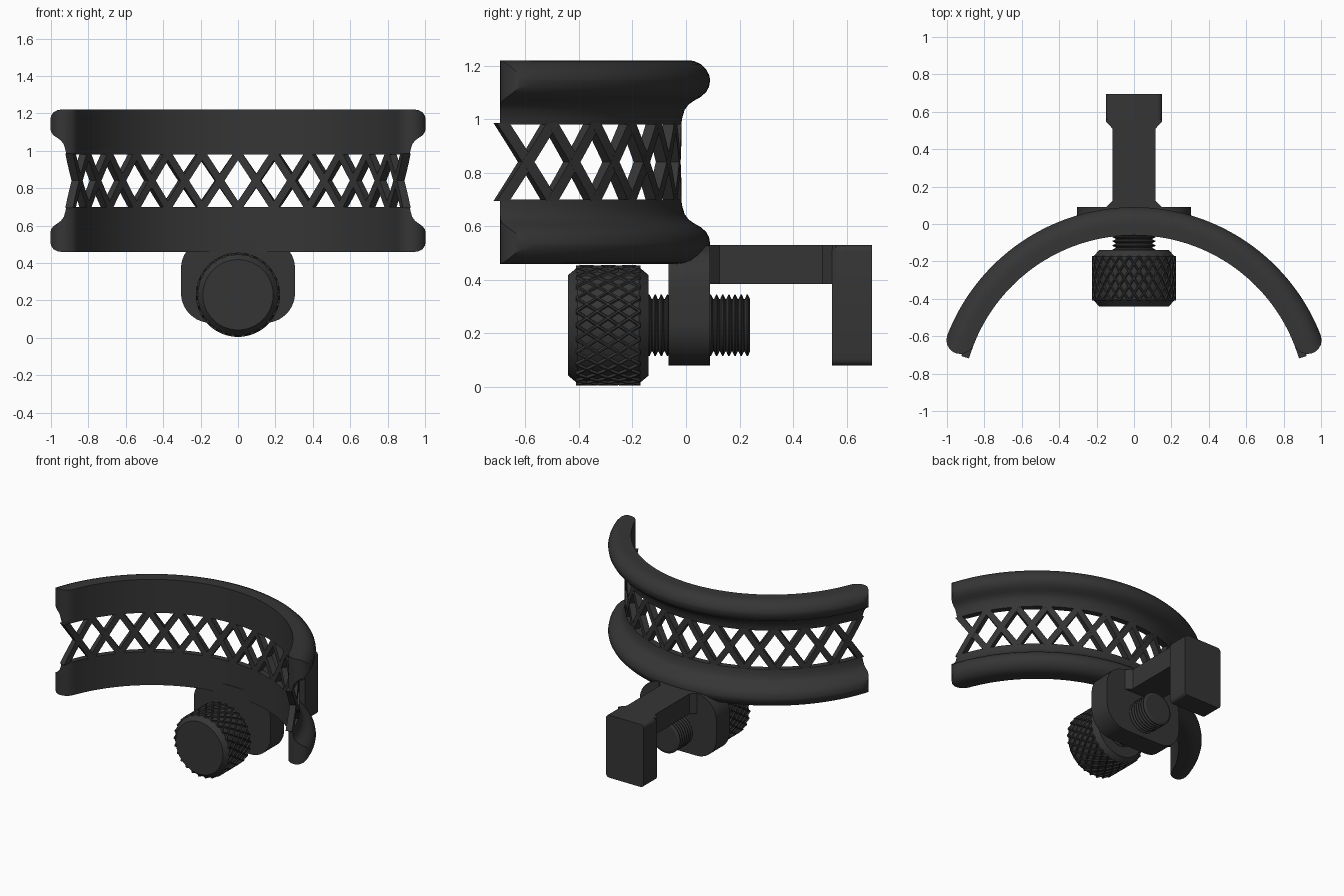
import bpy, bmesh, math
from mathutils import Matrix

if "Cube" in bpy.data.objects:
    bpy.data.objects.remove(bpy.data.objects["Cube"])

black = bpy.data.materials.new("matte_black")
black.diffuse_color = (0.036, 0.036, 0.036, 1)
black.use_nodes = True
black.node_tree.nodes["Principled BSDF"].inputs["Base Color"].default_value = black.diffuse_color


def make(name, bm, smooth=None, matrix=None):
    """Turn a bmesh into a named object."""
    if matrix:
        bm.transform(matrix)
    bmesh.ops.recalc_face_normals(bm, faces=bm.faces[:])
    me = bpy.data.meshes.new(name)
    bm.to_mesh(me)
    bm.free()
    me.materials.append(black)
    ob = bpy.data.objects.new(name, me)
    bpy.context.collection.objects.link(ob)
    if smooth:
        bpy.ops.object.select_all(action='DESELECT')
        ob.select_set(True)
        bpy.context.view_layer.objects.active = ob
        bpy.ops.object.shade_smooth_by_angle(angle=math.radians(smooth))
    return ob


def strip(bm, a0, z0, a1, z1, width, r_in, r_out, steps, r_edge=None):
    """Slanted bar wrapped around the z axis."""
    rings = []
    r_edge = r_edge or width
    for i in range(steps + 1):
        t = i / steps
        a, z = a0 + (a1 - a0) * t, z0 + (z1 - z0) * t
        ring = []
        for r, w in ((r_in, -width), (r_out, -r_edge), (r_out, r_edge), (r_in, width)):
            b = a + w / 2 / r_out
            ring.append(bm.verts.new((r * math.cos(b), r * math.sin(b), z)))
        rings.append(ring)
    for p, q in zip(rings, rings[1:]):
        for k in range(4):
            bm.faces.new((p[k], p[(k + 1) % 4], q[(k + 1) % 4], q[k]))
    bm.faces.new(rings[0])
    bm.faces.new(rings[-1][::-1])


def lathe(bm, profile, segs):
    """Revolve (radius, height) points around the z axis."""
    rings = [[bm.verts.new((r * math.cos(2 * math.pi * i / segs),
                            r * math.sin(2 * math.pi * i / segs), z))
              for i in range(segs)] for r, z in profile]
    for p, q in zip(rings, rings[1:]):
        for i in range(segs):
            j = (i + 1) % segs
            bm.faces.new((p[i], p[j], q[j], q[i]))
    bm.faces.new(rings[0])
    bm.faces.new(rings[-1])


def prism(points, lo, hi, axis):
    """Extrude a 2D outline along y (points are x, z) or z (points are x, y)."""
    bm = bmesh.new()
    put = (lambda p, h: (p[0], h, p[1])) if axis == 'y' else (lambda p, h: (p[0], p[1], h))
    a = [bm.verts.new(put(p, lo)) for p in points]
    b = [bm.verts.new(put(p, hi)) for p in points]
    bm.faces.new(a)
    bm.faces.new(b)
    for i in range(len(a)):
        j = (i + 1) % len(a)
        bm.faces.new((a[i], a[j], b[j], b[i]))
    return bm


def rounded_rect(hw, z0, z1, r, n):
    pts = []
    for cx, cz, s in ((hw - r, z1 - r, 0), (r - hw, z1 - r, 90),
                      (r - hw, z0 + r, 180), (hw - r, z0 + r, 270)):
        for i in range(n + 1):
            a = math.radians(s + 90 * i / n)
            pts.append((cx + r * math.cos(a), cz + r * math.sin(a)))
    return pts


# ---- curved cradle: two flanged rails with plan-rounded ends ----
CY, MID_Z = -0.98, 0.84
R_MID, CAP = 0.995, 0.075
SPAN = math.radians(90 - 21.2)
# columns of the rail section: radius, underside, top (heights above MID_Z)
SECTION = [(0.92, .14, .38), (0.924, .14, .38), (0.932, .14, .38), (0.945, .14, .38),
           (0.962, .14, .38), (0.966, .165, .38), (0.975, .195, .38), (0.99, .215, .38),
           (1.01, .229, .377), (1.035, .243, .366), (1.055, .261, .346),
           (1.066, .281, .326), (1.07, .305, .309)]
STEPS = 72
for name, side in (("upper_rail", 1), ("lower_rail", -1)):
    bm = bmesh.new()
    grid = []
    for r, lo, hi in SECTION:
        end = SPAN + math.sqrt(max(0, CAP**2 - (r - R_MID)**2)) / R_MID
        col = []
        for i in range(STEPS + 1):
            a = math.pi / 2 + end * (2 * i / STEPS - 1)
            x, y = r * math.cos(a), CY + r * math.sin(a)
            col.append([bm.verts.new((x, y, MID_Z + side * h)) for h in (lo, hi)])
        grid.append(col)
    for c, d in zip(grid, grid[1:]):
        for k in (0, 1):
            for i in range(STEPS):
                bm.faces.new((c[i][k], c[i + 1][k], d[i + 1][k], d[i][k]))
        for i in (0, STEPS):
            bm.faces.new((c[i][0], c[i][1], d[i][1], d[i][0]))
    for c in (grid[0], grid[-1]):
        for i in range(STEPS):
            bm.faces.new((c[i][0], c[i + 1][0], c[i + 1][1], c[i][1]))
    make(name, bm, 35)

# ---- crossed lattice between the rails ----
bm = bmesh.new()
PITCH = math.radians(12)
for k in range(-6, 6):
    for s in (1, -1):
        a0 = math.pi / 2 + k * PITCH
        strip(bm, a0, MID_Z - s * .145, a0 + PITCH, MID_Z + s * .145, .05, .92, .963, 6)
make("lattice", bm, 30, Matrix.Translation((0, CY, 0)))

# ---- clamp: plate, arm and end jaw ----
make("clamp_plate", prism(rounded_rect(.305, .08, .53, .16, 10), -.065, .09, 'y'), 30)
half = [(.15, .08), (.15, .09), (.115, .125), (.115, .51), (.15, .548), (.15, .56)]
make("clamp_arm", prism(half + [(-x, y) for x, y in reversed(half)], .385, .53, 'z'))
make("clamp_jaw", prism(rounded_rect(.15, .08, .53, .025, 4), .545, .695, 'y'), 30)

# ---- thumb screw, modelled along z then laid along y ----
LAY = Matrix.Translation((0, 0, .23)) @ Matrix.Rotation(math.radians(-90), 4, 'X')
bm = bmesh.new()
thread = [(.1, -.16)]
N = 17
for i in range(N):
    y = -.15 + i * .39 / N
    thread += [(.098, y + .002), (.115, y + .010), (.115, y + .014), (.098, y + .022)]
lathe(bm, thread, 40)
make("screw_thread", bm, 25, LAY)

bm = bmesh.new()
lathe(bm, [(.188, -.44), (.217, -.405), (.217, -.175), (.188, -.14)], 64)
make("knob", bm, 30, LAY)

# knurling ridges crossing in both directions
bm = bmesh.new()
for k in range(26):
    a = 2 * math.pi * k / 26
    for s in (1, -1):
        strip(bm, a, -.41, a + s * math.radians(42), -.17, .022, .212, .225, 10, .007)
make("knob_knurling", bm, None, LAY)
